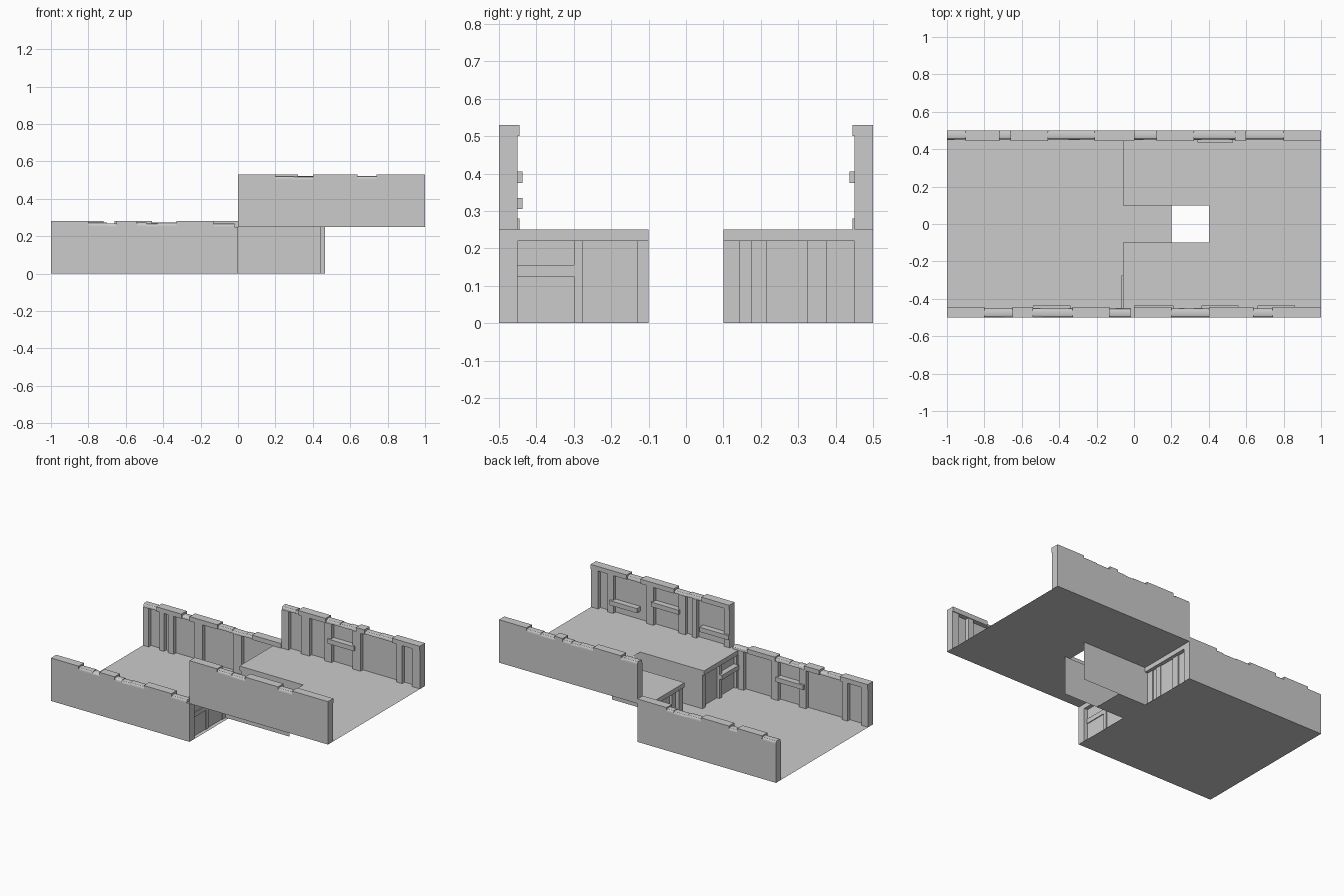
import bpy, bmesh
from mathutils import Matrix, Vector

if "Cube" in bpy.data.objects:
    bpy.data.objects.remove(bpy.data.objects["Cube"])


def make(name, bm):
    me = bpy.data.meshes.new(name)
    bm.to_mesh(me)
    bm.free()
    ob = bpy.data.objects.new(name, me)
    bpy.context.collection.objects.link(ob)
    return ob


def add_box(bm, x0, x1, y0, y1, z0, z1):
    y0, y1 = sorted((y0, y1))
    m = Matrix.Translation(((x0 + x1) / 2, (y0 + y1) / 2, (z0 + z1) / 2))
    m = m @ Matrix.Diagonal((x1 - x0, y1 - y0, z1 - z0, 1))
    return bmesh.ops.create_cube(bm, size=1, matrix=m)["verts"]


def sheet(name, pts):
    bm = bmesh.new()
    bm.faces.new([bm.verts.new(p) for p in pts])
    return make(name, bm)


def boundary_wall(name, side, x0, base, pillars, shelves, flat, worn):
    """Flat outer face, relief of pillars and shelves inside, broken coping on top."""
    out = 0.5 * side
    bm = bmesh.new()
    add_box(bm, x0, x0 + 1, 0.475 * side, out, base, base + 0.25)
    for a, b in pillars:
        add_box(bm, a, b, 0.45 * side, 0.475 * side, base, base + 0.25)
    for a, b, z in shelves:
        add_box(bm, a, b, 0.437 * side, 0.475 * side, base + z, base + z + 0.03)
    make(name + "_panel", bm)

    # whole coping stones
    bm = bmesh.new()
    for a, b in flat:
        add_box(bm, a, b, 0.445 * side, out, base + 0.25, base + 0.28)
    make(name + "_coping", bm)

    # worn coping stones with rounded inner and outer top edges
    bm = bmesh.new()
    for i, (a, b) in enumerate(worn):
        top = base + 0.272 - 0.004 * (i % 2)
        vs = add_box(bm, a, b, 0.452 * side, out, base + 0.25, top)
        edges = {e for v in vs for e in v.link_edges
                 if all(w.co.z > top - 0.001 for w in e.verts)
                 and abs(e.verts[0].co.x - e.verts[1].co.x) > 0.01}
        bmesh.ops.bevel(bm, geom=list(edges), offset=0.014, segments=3,
                        affect='EDGES', profile=0.5)
    make(name + "_worn_coping", bm)


# boundary walls: lower pair, then upper pair
boundary_wall("lower_back_wall", 1, -1, 0,
              [(-1, -.96), (-.88, -.85), (-.82, -.78), (-.63, -.57), (-.35, -.29), (-.06, 0)], [],
              [(-.9, -.72), (-.66, -.46), (-.21, 0)],
              [(-1, -.9), (-.72, -.66), (-.46, -.36), (-.36, -.26), (-.26, -.21)])
boundary_wall("lower_front_wall", -1, -1, 0,
              [(-1, -.95), (-.85, -.81), (-.55, -.5), (-.35, -.3), (-.1, -.06), (-.04, 0)],
              [(-.54, -.34, .125)],
              [(-1, -.8), (-.65, -.54), (-.33, -.13)],
              [(-.8, -.7), (-.7, -.65), (-.54, -.49), (-.49, -.43), (-.43, -.33), (-.13, -.02)])
boundary_wall("upper_back_wall", 1, 0, .25,
              [(0, .05), (.14, .2), (.31, .36), (.51, .57), (.83, .87), (.94, 1)],
              [(.34, .53, .125)],
              [(.12, .32), (.54, .6), (.8, 1)],
              [(0, .1), (.1, .12), (.32, .42), (.42, .48), (.48, .54), (.6, .7), (.7, .8)])
boundary_wall("upper_front_wall", -1, 0, .25,
              [(0, .04), (.24, .27), (.32, .37), (.55, .6), (.84, .88), (.95, 1)],
              [(0, .21, .055), (.36, .56, .125), (.66, .86, .055)],
              [(0, .2), (.4, .64), (.74, 1)],
              [(.2, .3), (.3, .4), (.64, .74)])

# lower floor, running a little way into the passage
sheet("lower_floor", [(-1, -.5, 0), (0, -.5, 0), (0, -.1, 0), (.2, -.1, 0),
                      (.2, .1, 0), (0, .1, 0), (0, .5, 0), (-1, .5, 0)])
# upper floor with stairwell notch
sheet("upper_floor", [(-.0, -.5, .25), (1, -.5, .25), (1, .5, .25), (0, .5, .25),
                      (0, .1, .25), (.4, .1, .25), (.4, -.1, .25), (0, -.1, .25)])

# passage side walls
for name, y, end in (("passage_front_wall", -.1, .44), ("passage_back_wall", .1, .465)):
    sheet(name, [(-.05, y, 0), (end, y, 0), (end, y, .25), (-.05, y, .25)])

# step walls between the two levels, open behind
for name, y0, y1, pillars, shelf in (
        ("front_step_wall", -.5, -.1, [(-.5, -.45), (-.3, -.275), (-.13, -.1)], (-.45, -.275)),
        ("back_step_wall", .1, .5, [(.1, .145), (.175, .215), (.325, .375), (.475, .5)], None)):
    bm = bmesh.new()
    add_box(bm, -.03, -.025, y0, y1, 0, .22)
    for a, b in pillars:
        add_box(bm, -.05, -.02, a, b, 0, .22)
    if shelf:
        add_box(bm, -.066, -.02, *shelf, .125, .155)
    add_box(bm, -.06, 0, y0, y1, .22, .25)
    make(name, bm)

# smooth only the rounded coping
for ob in bpy.context.collection.objects:
    if "worn" in ob.name:
        bpy.context.view_layer.objects.active = ob
        ob.select_set(True)
bpy.ops.object.shade_smooth_by_angle()
